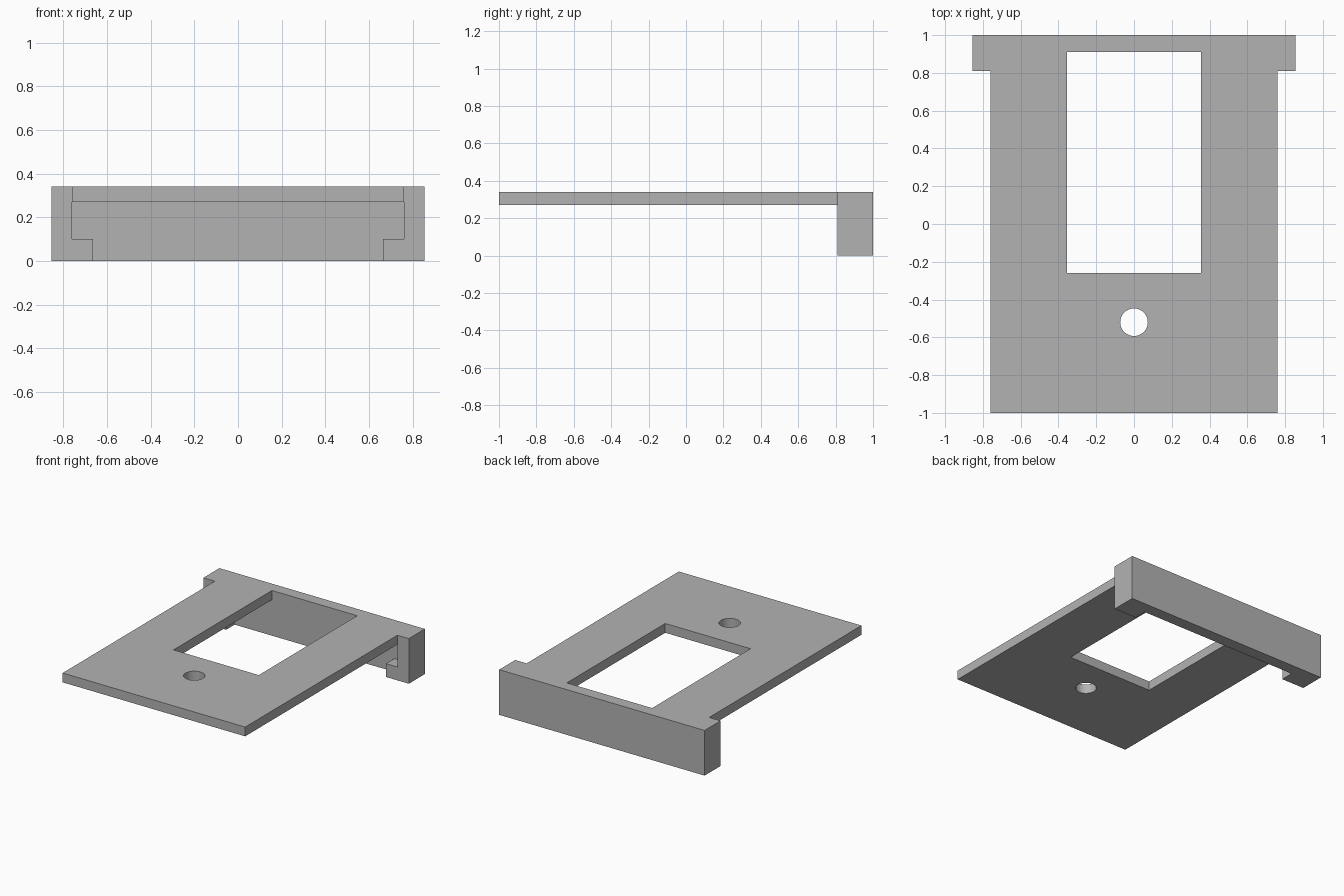
import bpy, bmesh, math

if "Cube" in bpy.data.objects:
    bpy.data.objects.remove(bpy.data.objects["Cube"], do_unlink=True)

TOP, UNDER = 0.34, 0.27          # plate top and underside heights
WALL_Y, CLIP_Y = 0.91, 0.81      # inner face of back wall, front of side clips
HALF_W, HALF_CLIP, HALF_LIP = 0.76, 0.855, 0.665

grey = bpy.data.materials.new("plain grey")
grey.use_nodes = True
colour = (0.45, 0.45, 0.45, 1)
grey.diffuse_color = colour
grey.node_tree.nodes["Principled BSDF"].inputs["Base Color"].default_value = colour


def prism(name, points, shift):
    """Extrude a closed outline of 3D points along a vector."""
    bm = bmesh.new()
    face = bm.faces.new([bm.verts.new(p) for p in points])
    ext = bmesh.ops.extrude_face_region(bm, geom=[face])
    verts = [g for g in ext["geom"] if isinstance(g, bmesh.types.BMVert)]
    bmesh.ops.translate(bm, verts=verts, vec=shift)
    bmesh.ops.recalc_face_normals(bm, faces=bm.faces)
    mesh = bpy.data.meshes.new(name)
    bm.to_mesh(mesh)
    bm.free()
    mesh.materials.append(grey)
    obj = bpy.data.objects.new(name, mesh)
    bpy.context.collection.objects.link(obj)
    return obj


def box(name, half_x, y0, y1, z0, z1):
    outline = [(-half_x, y0, z0), (half_x, y0, z0), (half_x, y1, z0), (-half_x, y1, z0)]
    return prism(name, outline, (0, 0, z1 - z0))


def combine(target, other, operation):
    """Apply a boolean and remove the helper."""
    mod = target.modifiers.new(operation.lower(), "BOOLEAN")
    mod.operation, mod.solver, mod.object = operation, "EXACT", other
    bpy.context.view_layer.objects.active = target
    bpy.ops.object.modifier_apply(modifier=mod.name)
    bpy.data.objects.remove(other, do_unlink=True)


# Back bracket: solid block with a stepped channel that leaves wall, clips and lips
bracket = box("back_bracket", HALF_CLIP, CLIP_Y, 1, 0, TOP)
half = [(HALF_LIP, -0.1), (HALF_LIP, 0.1), (HALF_W, 0.1), (HALF_W, UNDER)]
outline = half + [(-x, z) for x, z in reversed(half)]
channel = prism("channel_cutter", [(x, 0.7, z) for x, z in outline], (0, WALL_Y - 0.7, 0))
combine(bracket, channel, "DIFFERENCE")

# Flat plate joined to the bracket
plate = box("mounting_plate", HALF_W, -1, 0.86, UNDER, TOP)
combine(plate, bracket, "UNION")

# Rectangular window and round hole
combine(plate, box("window_cutter", 0.355, -0.26, WALL_Y, 0.2, 0.5), "DIFFERENCE")
circle = [(0.073 * math.cos(i * math.tau / 32), -0.52 + 0.073 * math.sin(i * math.tau / 32), 0.2)
          for i in range(32)]
combine(plate, prism("hole_cutter", circle, (0, 0, 0.3)), "DIFFERENCE")

bpy.ops.object.select_all(action="DESELECT")
plate.select_set(True)
bpy.context.view_layer.objects.active = plate
bpy.ops.object.shade_smooth_by_angle(angle=math.radians(30))
